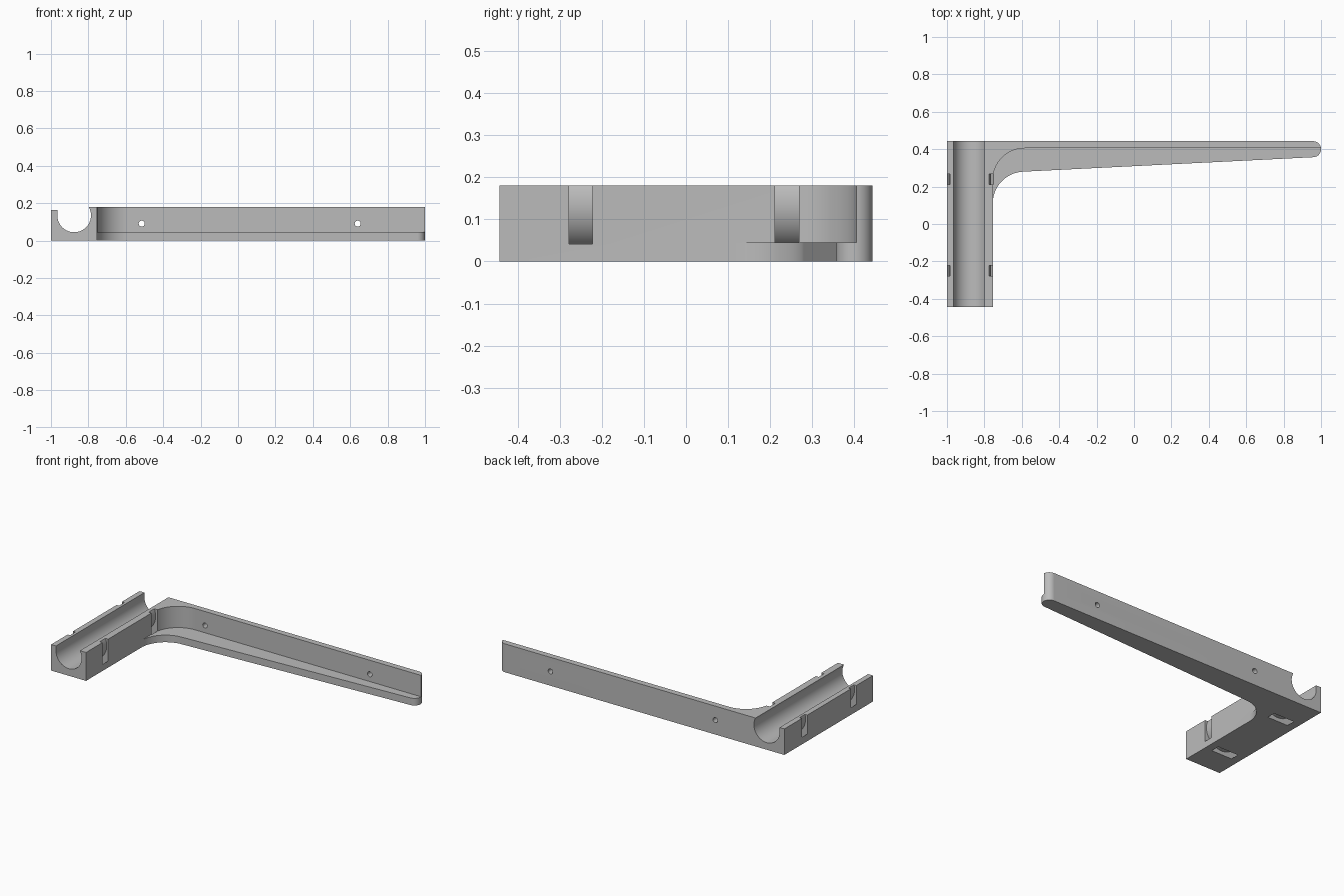
import bpy, bmesh
from math import cos, sin, radians

scene = bpy.context.scene
default = bpy.data.objects.get("Cube")
if default:
    bpy.data.objects.remove(default, do_unlink=True)

grey = bpy.data.materials.new("plain grey")
grey.use_nodes = True
colour = (0.5, 0.5, 0.5, 1)
grey.diffuse_color = colour
grey.node_tree.nodes["Principled BSDF"].inputs["Base Color"].default_value = colour


def arc(cx, cy, r, start, end, steps=24):
    angles = [radians(start + (end - start) * i / steps) for i in range(steps + 1)]
    return [(cx + r * cos(a), cy + r * sin(a)) for a in angles]


def prism(name, outline, low, high, axis):
    """Extrude a closed outline along z (xy outline) or along y (xz outline)."""
    bm = bmesh.new()
    place = (lambda u, v: (u, v, low)) if axis == "z" else (lambda u, v: (u, low, v))
    face = bm.faces.new([bm.verts.new(place(u, v)) for u, v in outline])
    moved = bmesh.ops.extrude_face_region(bm, geom=[face])["geom"]
    step = (0, 0, high - low) if axis == "z" else (0, high - low, 0)
    bmesh.ops.translate(bm, vec=step,
                        verts=[g for g in moved if isinstance(g, bmesh.types.BMVert)])
    bmesh.ops.recalc_face_normals(bm, faces=bm.faces)
    mesh = bpy.data.meshes.new(name)
    bm.to_mesh(mesh)
    bm.free()
    mesh.materials.append(grey)
    obj = bpy.data.objects.new(name, mesh)
    scene.collection.objects.link(obj)
    return obj


def combine(target, other, operation):
    other.hide_render = True
    mod = target.modifiers.new(operation, "BOOLEAN")
    mod.operation, mod.solver, mod.object = operation, "EXACT", other
    bpy.context.view_layer.objects.active = target
    bpy.ops.object.modifier_apply(modifier=mod.name)
    bpy.data.objects.remove(other, do_unlink=True)


BACK, TOP, LEDGE = 0.443, 0.18, 0.045
SIDE, INSIDE = -0.755, -0.77        # block side, and overlap line within it
GX, GZ, GR = -0.876, 0.135, 0.09    # groove centre and radius

# Block with the round groove, one wall lower than the other
groove = arc(GX, GZ, GR, 180, 390, 48)
bracket = prism("bracket", [(-1, 0), (SIDE, 0), (SIDE, TOP)] + groove[::-1]
                + [(GX - GR, 0.165), (-1, 0.165)], -BACK, BACK, "y")

# Arm: tall thin wall and low tapering ledge, both filleted into the block
wall = prism("arm_wall", [(INSIDE, BACK), (INSIDE, 0.235)]
             + arc(-0.585, 0.235, 0.17, 180, 90)
             + arc(0.957, 0.4, 0.043, 7, 90, 12), 0, TOP, "z")
ledge = prism("arm_ledge", [(INSIDE, BACK), (INSIDE, 0.11)]
              + arc(-0.585, 0.11, 0.17, 180, 93)
              + arc(0.957, 0.4, 0.043, -87, 90), 0, LEDGE, "z")
combine(bracket, wall, "UNION")
combine(bracket, ledge, "UNION")

# Curved strap slots around the groove
strap = arc(GX, GZ, 0.153, 130, 410, 56) + arc(GX, GZ, 0.111, 410, 130, 56)
for y in (-0.25, 0.24):
    combine(bracket, prism("strap_slot_cutter", strap, y - 0.028, y + 0.028, "y"), "DIFFERENCE")

# Screw holes through the arm wall
for x in (-0.515, 0.64):
    hole = arc(x, 0.091, 0.016, 0, 345, 23)
    combine(bracket, prism("screw_hole_cutter", hole, 0.3, 0.5, "y"), "DIFFERENCE")

bpy.ops.object.select_all(action="DESELECT")
bracket.select_set(True)
bpy.context.view_layer.objects.active = bracket
bpy.ops.object.shade_smooth_by_angle(angle=radians(30))
